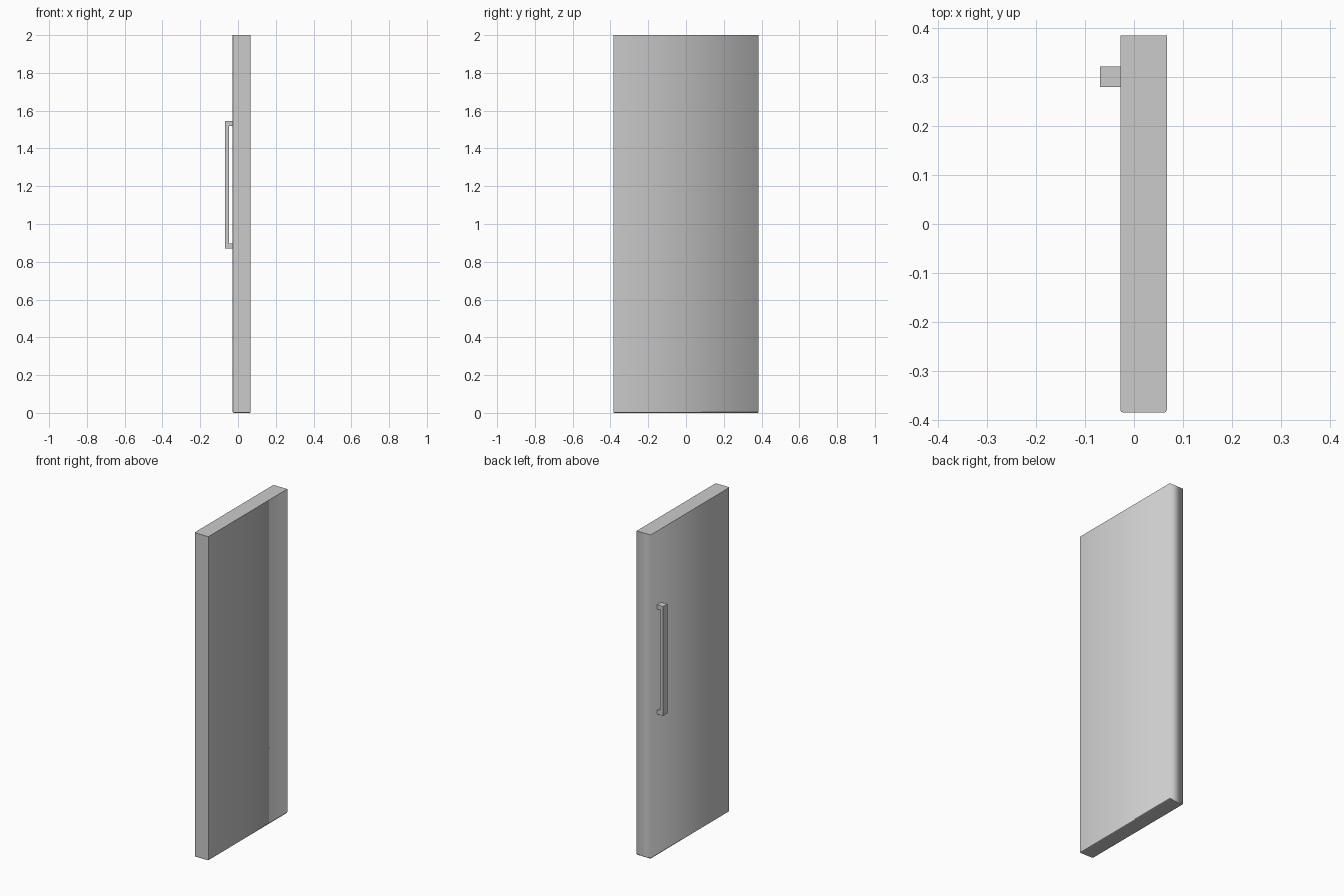
import bpy
import bmesh
from mathutils import Vector

default = bpy.data.objects.get("Cube")
if default:
    bpy.data.objects.remove(default, do_unlink=True)


def make_material(name, colour):
    mat = bpy.data.materials.new(name)
    mat.use_nodes = True
    mat.diffuse_color = colour
    mat.node_tree.nodes["Principled BSDF"].inputs["Base Color"].default_value = colour
    return mat


grey = make_material("light grey", (0.6, 0.6, 0.6, 1))


def add_object(name, bm):
    mesh = bpy.data.meshes.new(name)
    bmesh.ops.recalc_face_normals(bm, faces=bm.faces)
    bm.to_mesh(mesh)
    bm.free()
    mesh.materials.append(grey)
    obj = bpy.data.objects.new(name, mesh)
    bpy.context.collection.objects.link(obj)
    return obj


def box(low, high):
    bm = bmesh.new()
    bmesh.ops.create_cube(bm, size=1)
    low, high = Vector(low), Vector(high)
    for v in bm.verts:
        v.co = (low + high) / 2 + v.co * (high - low)
    return bm


# Door panel: eased front and bottom edges, square top
LOW, HIGH = (-0.028, -0.385, 0), (0.067, 0.385, 2)
panel = box(LOW, HIGH)


def edge_centre(e):
    return (e.verts[0].co + e.verts[1].co) / 2


def is_vertical(e):
    return abs(e.verts[0].co.z - e.verts[1].co.z) > 1


eased = [e for e in panel.edges
         if edge_centre(e).z < 0.01 or (is_vertical(e) and edge_centre(e).y < 0)]
bmesh.ops.bevel(panel, geom=eased, offset=0.006, segments=2,
                profile=0.5, affect='EDGES')

# Shading flows around the upright back edges; large faces stay crisp elsewhere
for f in panel.faces:
    f.smooth = True
for e in panel.edges:
    e.smooth = is_vertical(e) and edge_centre(e).y > 0.3
add_object("door_panel", panel)

# Pull handle: a square C-shaped profile, extruded across its width
X_OUT, X_IN, X_DOOR = -0.069, -0.047, -0.027
BOTTOM, TOP, POST = 0.87, 1.545, 0.026
profile = [(X_DOOR, BOTTOM), (X_OUT, BOTTOM), (X_OUT, TOP), (X_DOOR, TOP),
           (X_DOOR, TOP - POST), (X_IN, TOP - POST),
           (X_IN, BOTTOM + POST), (X_DOOR, BOTTOM + POST)]
handle = bmesh.new()
face = handle.faces.new([handle.verts.new((x, 0.28, z)) for x, z in profile])
result = bmesh.ops.extrude_face_region(handle, geom=[face])
moved = [g for g in result["geom"] if isinstance(g, bmesh.types.BMVert)]
bmesh.ops.translate(handle, verts=moved, vec=(0, 0.041, 0))
add_object("pull_handle", handle)
